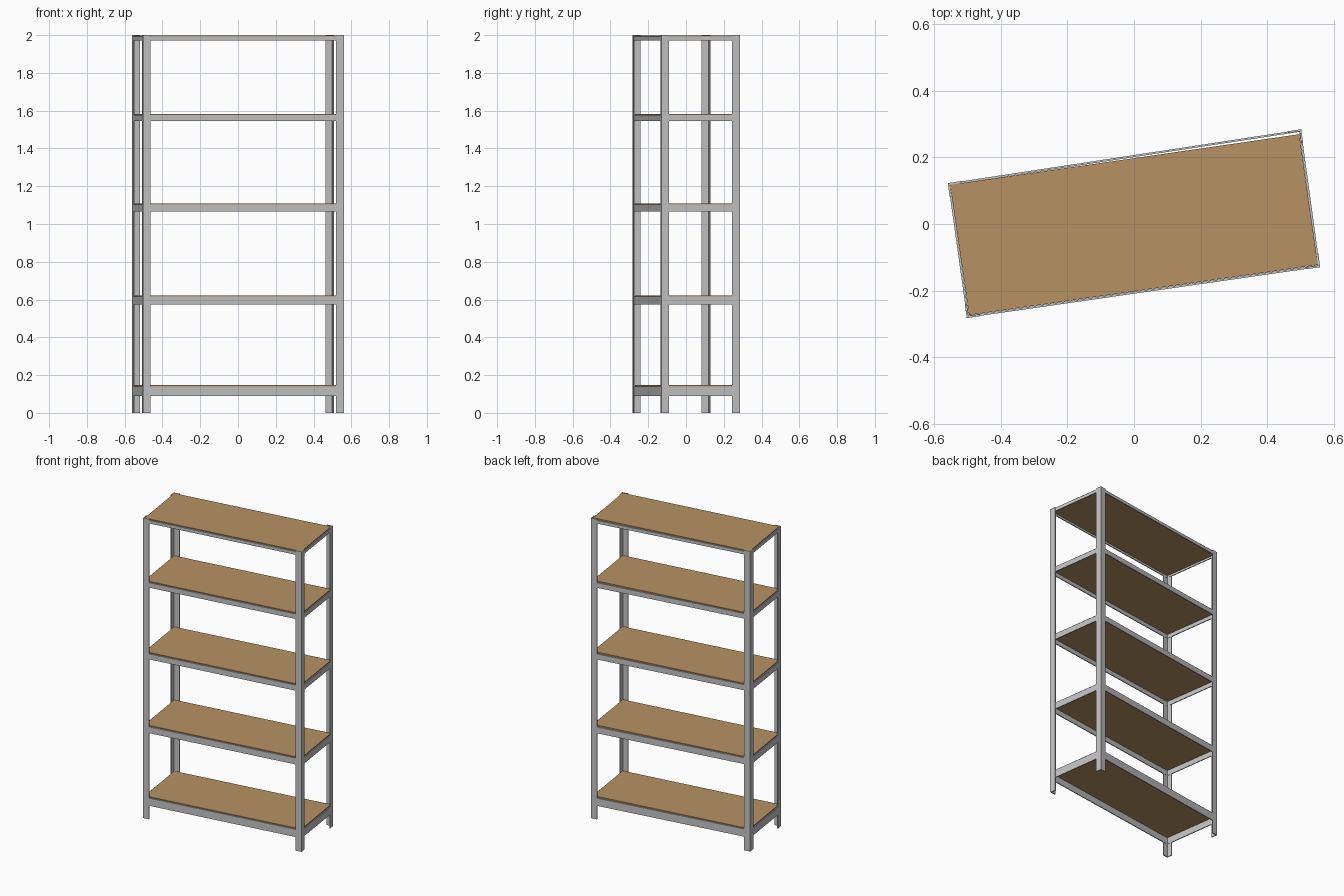
import bpy, bmesh
from mathutils import Vector

if "Cube" in bpy.data.objects:
    bpy.data.objects.remove(bpy.data.objects["Cube"])

def material(name, col):
    m = bpy.data.materials.new(name)
    m.diffuse_color = (*col, 1)
    m.use_nodes = True
    m.node_tree.nodes["Principled BSDF"].inputs["Base Color"].default_value = m.diffuse_color
    return m

STEEL = material("grey_steel", (0.55, 0.55, 0.55))
WOOD = material("brown_board", (0.47, 0.285, 0.125))

def prism(name, pts, z0, z1, mat):
    """Extrude a plan outline from z0 to z1."""
    bm = bmesh.new()
    face = bm.faces.new([bm.verts.new((p[0], p[1], z0)) for p in pts])
    res = bmesh.ops.extrude_face_region(bm, geom=[face])
    top = [v for v in res["geom"] if isinstance(v, bmesh.types.BMVert)]
    bmesh.ops.translate(bm, verts=top, vec=(0, 0, z1 - z0))
    bmesh.ops.recalc_face_normals(bm, faces=bm.faces)
    me = bpy.data.meshes.new(name)
    bm.to_mesh(me)
    bm.free()
    me.materials.append(mat)
    ob = bpy.data.objects.new(name, me)
    bpy.context.collection.objects.link(ob)
    return ob

# Slightly skewed frame outline: front left, front right, back right, back left
corners = [Vector(c) for c in ((-0.503, -0.283), (0.56, -0.13), (0.503, 0.285), (-0.56, 0.123))]
names = ["front_left", "front_right", "back_right", "back_left"]
sides = ["front", "right", "back", "left"]
LEG, T = 0.041, 0.006

# Corner posts: L-shaped angle steel
for i, c in enumerate(corners):
    u = (corners[(i + 1) % 4] - c).normalized()
    v = (corners[i - 1] - c).normalized()
    outline = [c, c + u * LEG, c + u * LEG + v * T, c + u * T + v * T, c + v * LEG + u * T, c + v * LEG]
    prism(names[i] + "_post", outline, 0, 2.0, STEEL)

# Shelves: beam bottom and top heights; beams get slimmer upwards
levels = [(0.09, 0.141), (0.574, 0.616), (1.066, 1.103), (1.544, 1.577), (1.972, 1.993)]
board = [(-0.496, -0.274), (0.553, -0.123), (0.497, 0.270), (-0.553, 0.118)]
for n, (z0, z1) in enumerate(levels, 1):
    for i, side in enumerate(sides):
        a, b = corners[i], corners[(i + 1) % 4]
        d = (b - a).normalized()
        inward = Vector((-d.y, d.x))
        a2, b2 = a + d * 0.004, b - d * 0.004
        o, w = inward * 0.001, inward * 0.007
        prism(f"{side}_beam_{n}", [a2 + o, b2 + o, b2 + w, a2 + w], z0, z1, STEEL)
    prism(f"shelf_board_{n}", board, z1 - 0.008, z1 + 0.006, WOOD)
